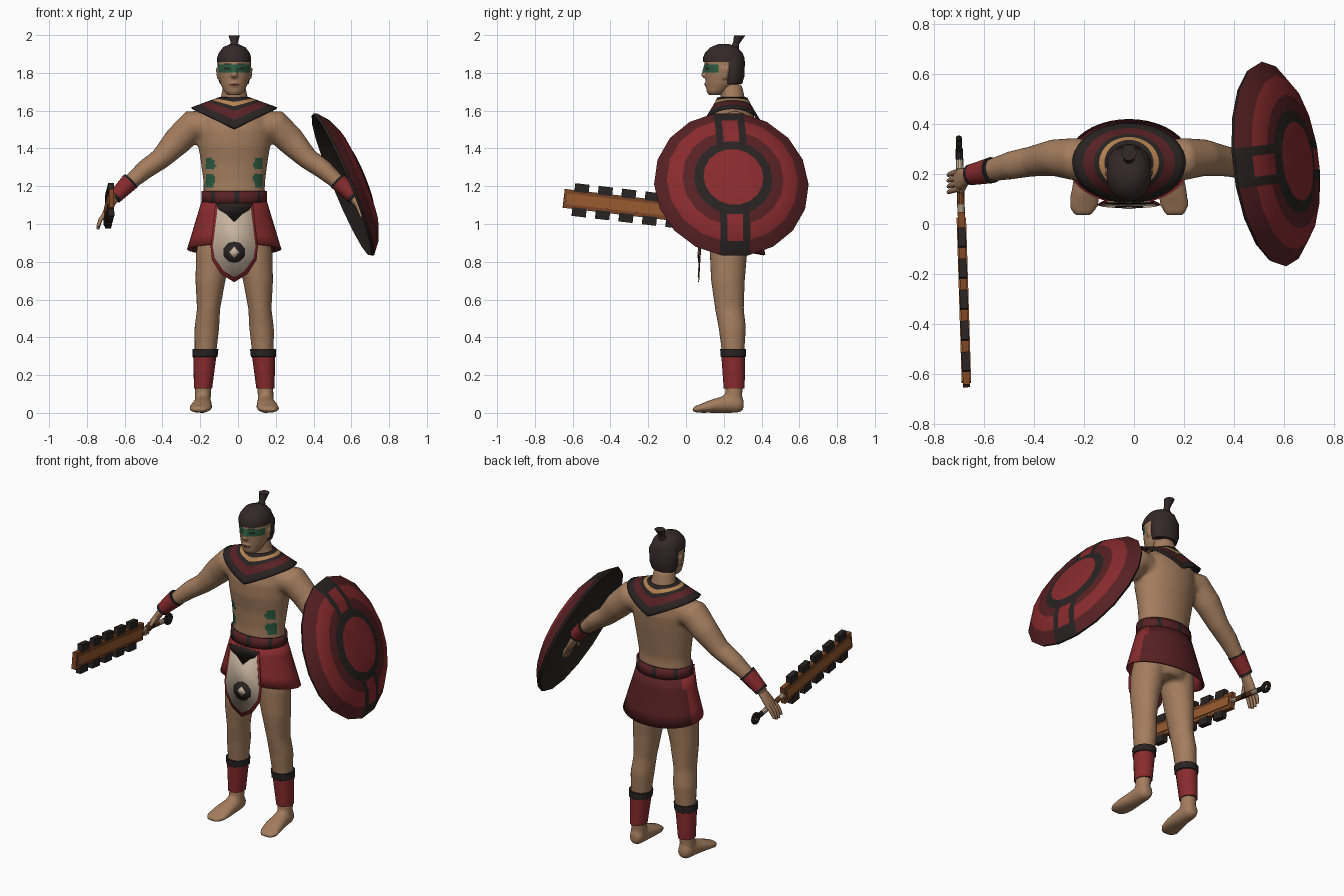
import bpy, bmesh
from math import sin, cos, pi, hypot, radians
from mathutils import Vector, Matrix

if "Cube" in bpy.data.objects:
    bpy.data.objects.remove(bpy.data.objects["Cube"])

PALETTE = {
    "skin": (.37, .205, .112), "red": (.25, .024, .027), "dark_red": (.095, .015, .017),
    "black": (.022, .017, .016), "hair": (.036, .022, .022), "wood": (.32, .105, .03),
    "dark_wood": (.2, .06, .018), "cream": (.58, .46, .35), "green": (.026, .11, .055), "gold": (.45, .22, .08)}
SKIN, RED, DRED, BLACK, HAIR, WOOD, DWOOD, CREAM, GREEN, GOLD = range(10)
for name, rgb in PALETTE.items():
    m = bpy.data.materials.new(name)
    m.use_nodes = True
    m.diffuse_color = (*rgb, 1)
    m.node_tree.nodes["Principled BSDF"].inputs["Base Color"].default_value = (*rgb, 1)
MATERIALS = [bpy.data.materials[name] for name in PALETTE]
CX = -.02  # body centre line
X, Y, Z = Vector((1, 0, 0)), Vector((0, 1, 0)), Vector((0, 0, 1))


def skin_rings(bm, rings, colour):
    n = len(rings[0])
    for i, (p, q) in enumerate(zip(rings, rings[1:])):
        for k in range(n):
            f = bm.faces.new((p[k], p[(k + 1) % n], q[(k + 1) % n], q[k]))
            f.material_index = colour(i, k, f.calc_center_median())


def loft(bm, secs, n=20, across=X, along=None, mats=SKIN):
    """Closed tube of elliptical sections (x, y, z, a, b); a lies along 'across'."""
    pts, rings, last = [Vector(s[:3]) for s in secs], [], len(secs) - 1
    bands = [mats] * last if isinstance(mats, int) else mats
    for i, (*_, a, b) in enumerate(secs):
        t = along or (pts[min(i + 1, last)] - pts[max(i - 1, 0)]).normalized()
        u = (across - t * across.dot(t)).normalized()
        v = t.cross(u)
        turn = [2 * pi * k / n for k in range(n)]
        rings.append([bm.verts.new(pts[i] + u * a * cos(w) + v * b * sin(w)) for w in turn])
    skin_rings(bm, rings, lambda i, k, c: bands[i])
    for end in (0, -1):
        bm.faces.new(rings[end]).material_index = bands[end]


def wrap(bm, point, steps, colour, n=40):
    """Open surface around the body; point(angle, t) with t from 0 to 1."""
    rings = [[bm.verts.new(point(2 * pi * k / n, i / steps)) for k in range(n)] for i in range(steps + 1)]
    skin_rings(bm, rings, colour)


def make(name, bm, angle=40, thick=0, voxel=0, paint=None):
    bmesh.ops.recalc_face_normals(bm, faces=bm.faces)
    me = bpy.data.meshes.new(name)
    for m in MATERIALS:
        me.materials.append(m)
    bm.to_mesh(me)
    bm.free()
    ob = bpy.data.objects.new(name, me)
    bpy.context.collection.objects.link(ob)
    if voxel:  # fuse overlapping volumes into one skin, then paint it
        r = ob.modifiers.new("fuse", 'REMESH')
        r.mode, r.voxel_size = 'VOXEL', voxel
        s = ob.modifiers.new("soften", 'SMOOTH')
        s.factor, s.iterations = .5, 4
        me = bpy.data.meshes.new_from_object(ob.evaluated_get(bpy.context.evaluated_depsgraph_get()))
        ob.modifiers.clear()
        ob.data = me
        me.materials.clear()
        for m in MATERIALS:
            me.materials.append(m)
        for p in me.polygons:
            p.material_index = paint(p.center)
    if thick:
        s = ob.modifiers.new("thickness", 'SOLIDIFY')
        s.thickness, s.offset = thick, 0
    bpy.ops.object.select_all(action='DESELECT')
    ob.select_set(True)
    bpy.context.view_layer.objects.active = ob
    bpy.ops.object.shade_smooth_by_angle(angle=radians(angle))


def upright(secs):
    return [(CX, y, z, a, b) for z, y, a, b in secs]


def sided(s, secs):
    return [(CX + s * x, *rest) for x, *rest in secs]


# Body: torso, arms, legs and feet fused together
def body_paint(c):
    d = abs(c.x - CX)
    streak = 1.19 < c.z < 1.35 and abs(c.z - 1.275) > .012
    return GREEN if streak and .106 + .008 * sin(c.z * 90) < d < .15 and c.y < .21 else SKIN


bm = bmesh.new()
loft(bm, upright([
    (.84, .235, .13, .1), (.95, .24, .19, .13), (1.05, .24, .18, .122), (1.15, .235, .163, .108),
    (1.22, .235, .163, .103), (1.32, .24, .176, .112), (1.42, .24, .192, .127), (1.5, .245, .2, .13),
    (1.57, .25, .195, .112), (1.62, .25, .13, .082), (1.655, .25, .075, .065), (1.74, .235, .058, .06)]), 32, along=Z)
arm = [(.14, .25, 1.515, .085, .085), (.22, .26, 1.52, .085, .085), (.30, .265, 1.44, .074, .077),
       (.39, .25, 1.345, .061, .057), (.47, .235, 1.29, .057, .052), (.55, .215, 1.22, .046, .041),
       (.61, .2, 1.16, .035, .031), (.645, .195, 1.125, .034, .027)]
leg = [(.09, .235, .95, .09, .11), (.106, .225, .85, .097, .1), (.126, .222, .7, .08, .09),
       (.136, .23, .55, .062, .077), (.145, .245, .45, .066, .073), (.153, .25, .3, .057, .058),
       (.165, .255, .13, .043, .046), (.167, .25, .05, .042, .046)]
foot = [(.165, .305, .045, .028, .03), (.166, .28, .05, .043, .05), (.168, .2, .045, .05, .046),
        (.175, .12, .033, .06, .033), (.182, .07, .022, .06, .022), (.184, .035, .018, .038, .014)]
for s in (-1, 1):
    for secs, across, along in ((arm, Y, None), (leg, X, Z), (foot, X, Y)):
        loft(bm, sided(s, secs), 20, across, along)
make("body", bm, 60, voxel=.012, paint=body_paint)


# Head with nose, lips and ears
def face_paint(c):
    d = abs(c.x - CX)
    if c.y < .15 and abs(d - .036) < .018 and min(abs(c.z - 1.822), abs(c.z - 1.848)) < .004:
        return BLACK
    if c.y < .13 and d < .024 and abs(c.z - 1.739) < .004:
        return DRED
    return GREEN if 1.8 < c.z < 1.843 and c.y < .175 else SKIN


bm = bmesh.new()
loft(bm, upright([
    (1.683, .155, .034, .035), (1.70, .163, .052, .054), (1.74, .188, .072, .084), (1.79, .2, .085, .098),
    (1.83, .202, .088, .104), (1.88, .202, .088, .104), (1.92, .205, .07, .08)]), 28, along=Z)
loft(bm, upright([(1.845, .108, .01, .012), (1.785, .096, .019, .017), (1.77, .108, .014, .01)]), 12, along=Z)
loft(bm, upright([(1.75, .112, .02, .012), (1.74, .108, .028, .012), (1.728, .112, .018, .01)]), 12, along=Z)
for s in (-1, 1):
    loft(bm, sided(s, [(.08, .205, 1.768, .012, .013), (.085, .208, 1.825, .013, .02)]), 12, along=Z)
make("head", bm, 60, voxel=.0055, paint=face_paint)

# Hair: crown, block behind the ears and topknot
bm = bmesh.new()
for secs in ([(1.858, .2, .09, .109), (1.88, .2, .09, .11), (1.905, .2, .082, .1), (1.935, .2, .06, .072),
              (1.952, .2, .025, .03)],
             [(1.742, .245, .076, .052), (1.78, .245, .088, .064), (1.86, .245, .09, .067), (1.9, .24, .07, .055)],
             [(1.92, .25, .03, .03), (1.95, .262, .018, .018), (1.965, .27, .02, .02), (1.998, .284, .03, .03)]):
    loft(bm, upright(secs), 28, along=Z, mats=HAIR)
make("hair", bm, 45)

# Hands, wristbands and shin guards
for s, side in ((-1, "right"), (1, "left")):
    bm = bmesh.new()
    loft(bm, sided(s, [(.625, .197, 1.145, .028, .024), (.65, .19, 1.11, .036, .02), (.675, .18, 1.07, .043, .018),
                       (.69, .175, 1.045, .038, .014)]), 14, Y)
    for k in range(4):
        y, tip = .21 - .023 * k, .985 - .012 * (k in (1, 2))
        loft(bm, sided(s, [(.682, y, 1.06, .012, .012), (.71, y - .008, 1.02, .011, .011),
                           (.722, y - .014, tip, .008, .008)]), 8, Y)
    loft(bm, sided(s, [(.655, .165, 1.1, .014, .014), (.675, .115, 1.035, .009, .008)]), 8, Y)
    make(side + "_hand", bm, 60)
    bm = bmesh.new()
    loft(bm, sided(s, [(.548, .216, 1.228, .053, .05), (.556, .214, 1.22, .052, .049), (.625, .199, 1.15, .043, .039),
                       (.636, .197, 1.138, .042, .038)]), 14, Y, mats=[BLACK, RED, BLACK])
    make(side + "_wristband", bm)
    bm = bmesh.new()
    loft(bm, sided(s, [(.165, .255, .13, .048, .057), (.156, .25, .295, .061, .064), (.155, .25, .298, .067, .068),
                       (.153, .249, .337, .069, .07)]), 14, along=Z, mats=[RED, BLACK, BLACK])
    make(side + "_shin_guard", bm)

# Layered collar, pointed at chest and back
bm = bmesh.new()
bands = [BLACK, GOLD, BLACK, DRED, DRED, BLACK, BLACK]
wrap(bm, lambda a, t: (CX + (.075 + .15 * t) * cos(a), .245 + (.075 + .083 * t) * sin(a),
                       1.668 - t * (.055 + .11 * (1 - abs(cos(a))))), 7, lambda i, k, c: bands[i])
make("collar", bm, thick=.01)

# Skirt and belt
bm = bmesh.new()
wrap(bm, lambda a, t: (CX + (.168 + .077 * t) * cos(a), .236 + .014 * t + (.124 + .041 * t) * sin(a),
                       1.12 - t * (.255 + .03 * sin(a))), 4, lambda i, k, c: DRED if c.y > .29 else RED)
make("skirt", bm, 50, thick=.01)
bm = bmesh.new()
wrap(bm, lambda a, t: (CX + .169 * cos(a), .236 + (.116 + .01 * t) * sin(a), 1.175 - .063 * t), 2,
     lambda i, k, c: BLACK if k % 5 == 0 else DRED)
make("belt", bm, 50, thick=.01)


# Loincloth: stacked plates
def plate(name, half, layer, colour):
    bm = bmesh.new()
    outline = half + [(-x, z) for x, z in reversed(half) if x > 0]
    bm.faces.new([bm.verts.new((CX + x, .092 - (1.11 - z) * .06 - .004 * layer, z)) for x, z in outline])
    bm.faces[:][0].material_index = colour
    make(name, bm, thick=.005)


plate("loincloth_border", [(.1, 1.11), (.125, .88), (.118, .81), (.07, .735), (0, .692)], 0, RED)
plate("loincloth_panel", [(.085, 1.11), (.113, .88), (.103, .82), (.056, .752), (0, .718)], 1, CREAM)
plate("loincloth_chevron", [(.1, 1.11), (.08, 1.075), (.045, 1.055), (0, 1.012)], 2, BLACK)
plate("loincloth_emblem", [(0, .905), (.03, .898), (.056, .87), (.056, .83), (.03, .802), (0, .795)], 2, BLACK)
plate("loincloth_emblem_centre", [(0, .88), (.028, .85), (0, .82)], 3, CREAM)

# Shield: turned shell, cut along the vertical band and coloured by radius
bm = bmesh.new()
profile = [(0, .108), (.16, .104), (.21, .09), (.27, .085), (.35, .052), (.412, 0),
           (.404, -.014), (.34, .03), (.26, .062), (0, .078)]
vs = [bm.verts.new((r, 0, h)) for r, h in profile]
es = [bm.edges.new(p) for p in zip(vs, vs[1:])]
bmesh.ops.spin(bm, geom=vs + es, cent=(0, 0, 0), axis=Z, angle=2 * pi, steps=18)
bmesh.ops.remove_doubles(bm, verts=bm.verts, dist=.0005)
bmesh.ops.recalc_face_normals(bm, faces=bm.faces)
for u in (-.08, -.042, .042, .08):
    bmesh.ops.bisect_plane(bm, geom=bm.verts[:] + bm.edges[:] + bm.faces[:], plane_co=(u, 0, 0), plane_no=X)
for f in bm.faces:
    c = f.calc_center_median()
    r, u = hypot(c.x, c.y), abs(c.x)
    if f.normal.z < 0 or .16 < r < .21:
        f.material_index = BLACK
    elif r > .16 and u < .08:
        f.material_index = RED if u < .042 and r < .35 else BLACK
    else:
        f.material_index = RED if r < .16 or .27 < r < .352 else DRED
n = Vector((1, .12, .41)).normalized()
v = (Z - n * n.z).normalized()
bm.transform(Matrix.Translation((.56, .24, 1.21)) @ Matrix((v.cross(n), v, n)).transposed().to_4x4())
make("shield", bm, 25)


# Toothed club, built along y from the pommel and then placed in the hand
def box(bm, middle, length, rise, height, half, colour):
    place = Matrix.Translation((0, middle, rise)) @ Matrix.Diagonal((2 * half, length, height, 1))
    for vert in bmesh.ops.create_cube(bm, size=1, matrix=place)["verts"]:
        for f in vert.link_faces:
            f.material_index = colour


bm = bmesh.new()
box(bm, .637, .695, 0, .1, .014, DWOOD)
box(bm, .64, .66, 0, .056, .019, WOOD)
for k in range(5):
    for s in (-1, 1):
        box(bm, .895 - .125 * k, .075, s * .064, .046, .016, BLACK)
loft(bm, [(0, .03 + .045 * k, 0, .015, .015) for k in range(7)], 10, X, Y, [BLACK, CREAM, DWOOD, BLACK, DWOOD, CREAM])
for k in range(10):
    ends = [pi * j / 5 for j in (k, k + 1)]
    loft(bm, [(0, .012 + .026 * cos(t), .026 * sin(t), .012, .011) for t in ends], 8, X, mats=BLACK)
tail, tip = Vector((-.70, .33, 1.02)), Vector((-.67, -.64, 1.135))
d = (tip - tail).normalized()
w = (Z - d * d.z).normalized()
bm.transform(Matrix.Translation(tail) @ Matrix((d.cross(w), d, w)).transposed().to_4x4())
make("club", bm, 30)
